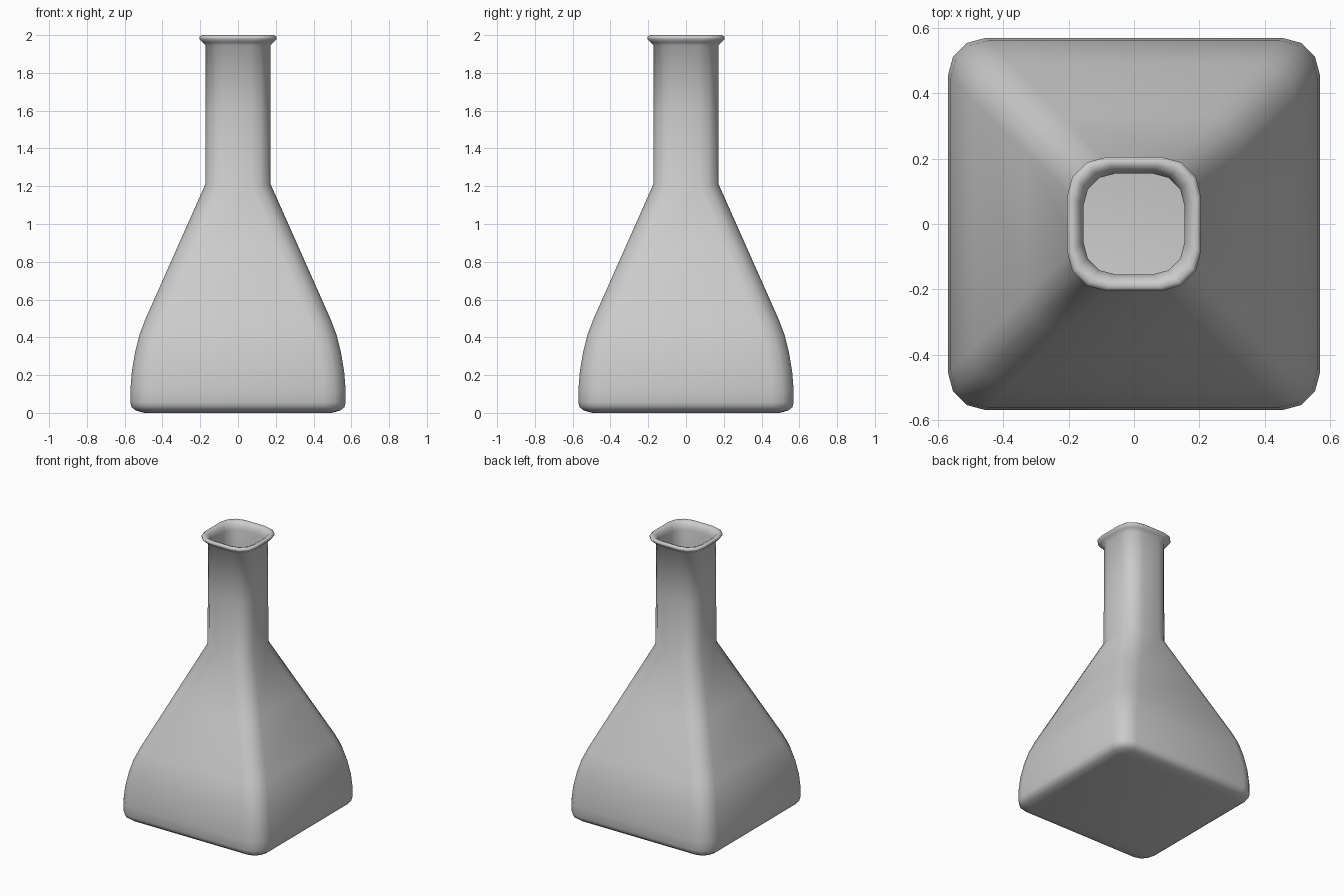
import bpy, bmesh
from math import cos, sin, pi

if "Cube" in bpy.data.objects:
    bpy.data.objects.remove(bpy.data.objects["Cube"])

SEGS = 3  # segments per rounded corner


def ring(bm, half, radius, z):
    """One rounded-square loop of vertices."""
    verts = []
    c = half - radius
    for q, (sx, sy) in enumerate([(1, 1), (-1, 1), (-1, -1), (1, -1)]):
        for i in range(SEGS + 1):
            a = (q + i / SEGS) * pi / 2
            verts.append(bm.verts.new((sx * c + radius * cos(a), sy * c + radius * sin(a), z)))
    return verts


# (half width, corner radius, height): outside going up, then inside going down
outer = [(0.495, 0.07, 0.0), (0.54, 0.09, 0.012), (0.563, 0.11, 0.03), (0.57, 0.115, 0.055),
         (0.57, 0.115, 0.12), (0.562, 0.115, 0.22), (0.545, 0.115, 0.32),
         (0.523, 0.115, 0.41), (0.493, 0.115, 0.49), (0.333, 0.11, 0.85),
         (0.173, 0.105, 1.21), (0.171, 0.105, 1.60), (0.171, 0.105, 1.945)]
lip = [(0.19, 0.113, 1.963), (0.205, 0.12, 1.98), (0.205, 0.12, 1.99),
       (0.193, 0.115, 2.0), (0.175, 0.105, 1.993), (0.162, 0.10, 1.975)]
inner = [(0.154, 0.095, 1.945), (0.154, 0.095, 1.215), (0.474, 0.10, 0.485),
         (0.525, 0.10, 0.32), (0.55, 0.10, 0.12), (0.55, 0.10, 0.055), (0.49, 0.07, 0.018)]

# Flask: hollow square bottle with a flared lip
bm = bmesh.new()
rings = [ring(bm, *p) for p in outer + lip + inner]
n = len(rings[0])
for a, b in zip(rings, rings[1:]):
    for i in range(n):
        j = (i + 1) % n
        bm.faces.new((a[i], a[j], b[j], b[i]))
bm.faces.new(rings[0][::-1])   # underside
bm.faces.new(rings[-1])        # inside floor
bmesh.ops.recalc_face_normals(bm, faces=bm.faces)

mesh = bpy.data.meshes.new("flask")
bm.to_mesh(mesh)
bm.free()
flask = bpy.data.objects.new("flask", mesh)
bpy.context.collection.objects.link(flask)
for p in mesh.polygons:
    p.use_smooth = True
